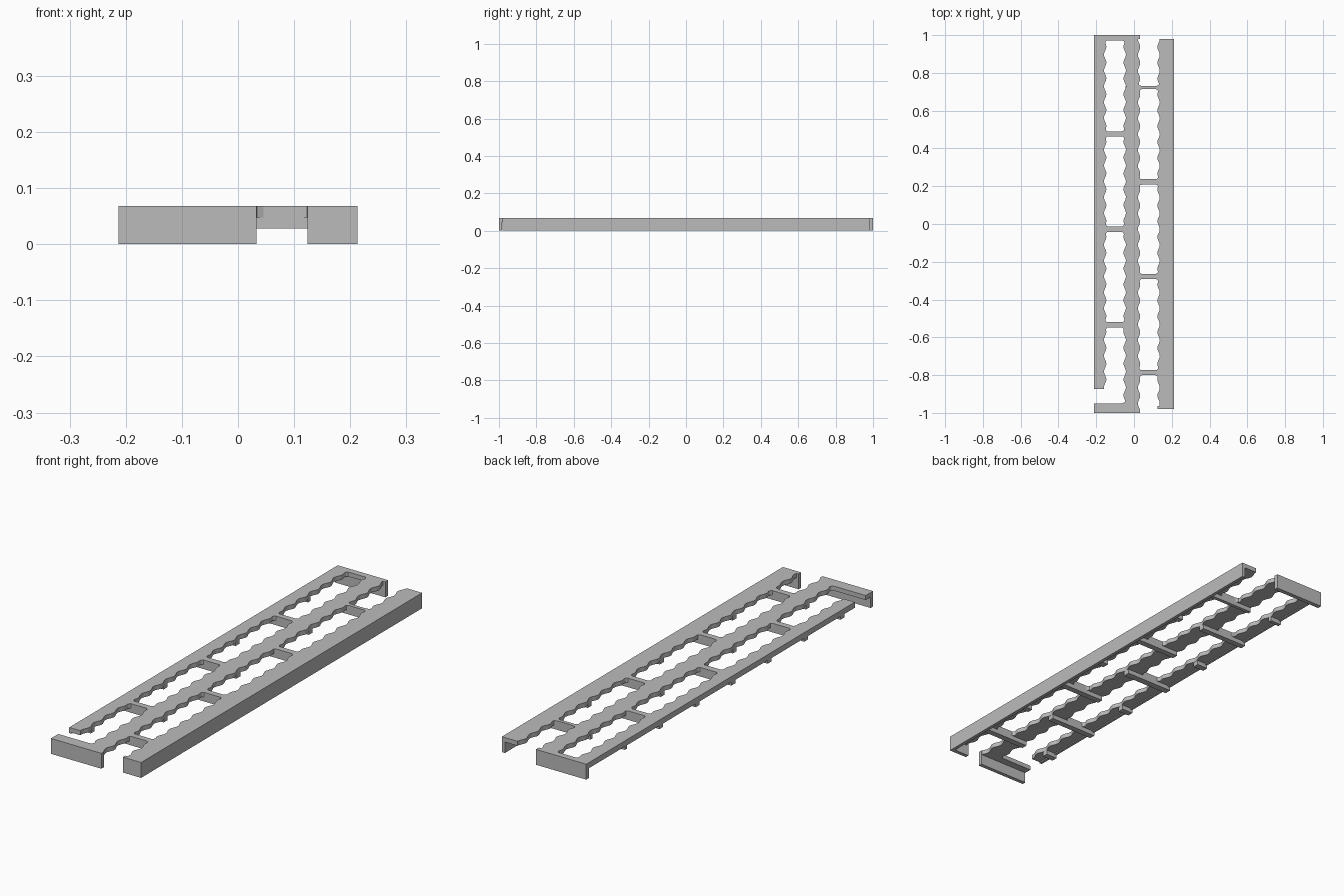
import bpy, bmesh, math

cube = bpy.data.objects.get("Cube")
if cube:
    bpy.data.objects.remove(cube, do_unlink=True)

grey = bpy.data.materials.new("plain grey")
grey.use_nodes = True
grey.diffuse_color = (0.5, 0.5, 0.5, 1)
grey.node_tree.nodes["Principled BSDF"].inputs["Base Color"].default_value = (0.5, 0.5, 0.5, 1)

TOP, UNDER, RIB = 0.068, 0.048, 0.028
SIDE = 0.213
PERIOD, ROUND = 0.0839, 0.02

# Each slot column: centre x, wave origin, and the cross bars (y from, y to)
LEFT = dict(x=-0.101, origin=-0.026,
            bars=[(-1, -0.949), (-0.547, -0.52), (-0.042, -0.012), (0.464, 0.49), (0.972, 1)])
RIGHT = dict(x=0.0785, origin=0.224,
             bars=[(-0.8, -0.773), (-0.292, -0.265), (0.21, 0.237), (0.714, 0.73)])


def finish(name, bm):
    bmesh.ops.recalc_face_normals(bm, faces=bm.faces)
    mesh = bpy.data.meshes.new(name)
    bm.to_mesh(mesh)
    bm.free()
    mesh.materials.append(grey)
    obj = bpy.data.objects.new(name, mesh)
    bpy.context.collection.objects.link(obj)
    return obj


def box(name, x0, x1, y0, y1, z0, z1):
    bm = bmesh.new()
    bmesh.ops.create_cube(bm, size=1)
    for v in bm.verts:
        v.co = (x0 if v.co.x < 0 else x1,
                y0 if v.co.y < 0 else y1,
                z0 if v.co.z < 0 else z1)
    return finish(name, bm)


def half_width(slot, y):
    """Scalloped half width of a slot, rounded in where it meets a bar."""
    w = 0.0517 + 0.0062 * math.cos(2 * math.pi * (y - slot["origin"]) / PERIOD)
    d = min(max(a - y, y - b, 0) for a, b in slot["bars"])
    if d < ROUND:
        w -= ROUND - math.sqrt(ROUND ** 2 - (ROUND - d) ** 2)
    return w


def strip(name, y0, y1, left_edge, right_edge):
    """Flat strip running along y between two edge functions."""
    bm = bmesh.new()
    steps = round((y1 - y0) / 0.005)
    previous = None
    for i in range(steps + 1):
        y = y0 + (y1 - y0) * i / steps
        a, b = left_edge(y), right_edge(y)
        ring = [bm.verts.new(p) for p in
                ((a, y, UNDER), (b, y, UNDER), (b, y, TOP), (a, y, TOP))]
        if previous:
            for k in range(4):
                n = (k + 1) % 4
                bm.faces.new((previous[k], previous[n], ring[n], ring[k]))
        else:
            bm.faces.new(ring)
        previous = ring
    bm.faces.new(previous)
    obj = finish(name, bm)
    bpy.ops.object.select_all(action="DESELECT")
    obj.select_set(True)
    bpy.context.view_layer.objects.active = obj
    bpy.ops.object.shade_smooth_by_angle(angle=math.radians(35))


def edge(slot, side):
    return lambda y: slot["x"] + side * half_width(slot, y)


# Three long top strips with scalloped edges
strip("left_strip", -0.873, 1, lambda y: -SIDE, edge(LEFT, -1))
strip("middle_strip", -1, 1, edge(LEFT, 1), edge(RIGHT, -1))
strip("right_strip", -0.98, 0.98, edge(RIGHT, 1), lambda y: SIDE)

# Cross bars between the slots
for slot, label in ((LEFT, "left"), (RIGHT, "right")):
    inner = slot["bars"][1:-1] if slot is LEFT else slot["bars"]
    for i, (a, b) in enumerate(inner):
        box(f"{label}_cross_bar_{i + 1}", slot["x"] - 0.062, slot["x"] + 0.062, a, b, RIB, TOP)

# Ribs under the strips, in line with every bar
for a, b in LEFT["bars"][1:-1] + RIGHT["bars"]:
    mid = (a + b) / 2
    spans = [("middle", edge(LEFT, 1)(mid), edge(RIGHT, -1)(mid)),
             ("right", edge(RIGHT, 1)(mid), SIDE - 0.005),
             ("left", -SIDE, edge(LEFT, -1)(mid))]
    for label, x0, x1 in spans:
        box(f"{label}_rib", x0, x1, a, b, RIB, UNDER + 0.002)

# End plates and their downward flanges
box("front_plate", -SIDE, -0.03, -1, -0.949, UNDER, TOP)
box("back_plate", -SIDE, -0.03, 0.972, 1, UNDER, TOP)
box("front_flange", -SIDE, 0.033, -1, -0.983, 0, TOP)
box("back_flange", -SIDE, 0.033, 0.98, 1, 0, TOP)

# Outer side wall, its closed front end, and the shallow lip opposite
box("side_wall", SIDE - 0.015, SIDE, -0.98, 0.98, 0, TOP)
box("side_wall_end", 0.124, SIDE, -0.98, -0.963, 0, TOP)
box("left_lip", -SIDE, -SIDE + 0.012, -0.873, 1, 0.043, UNDER + 0.002)
